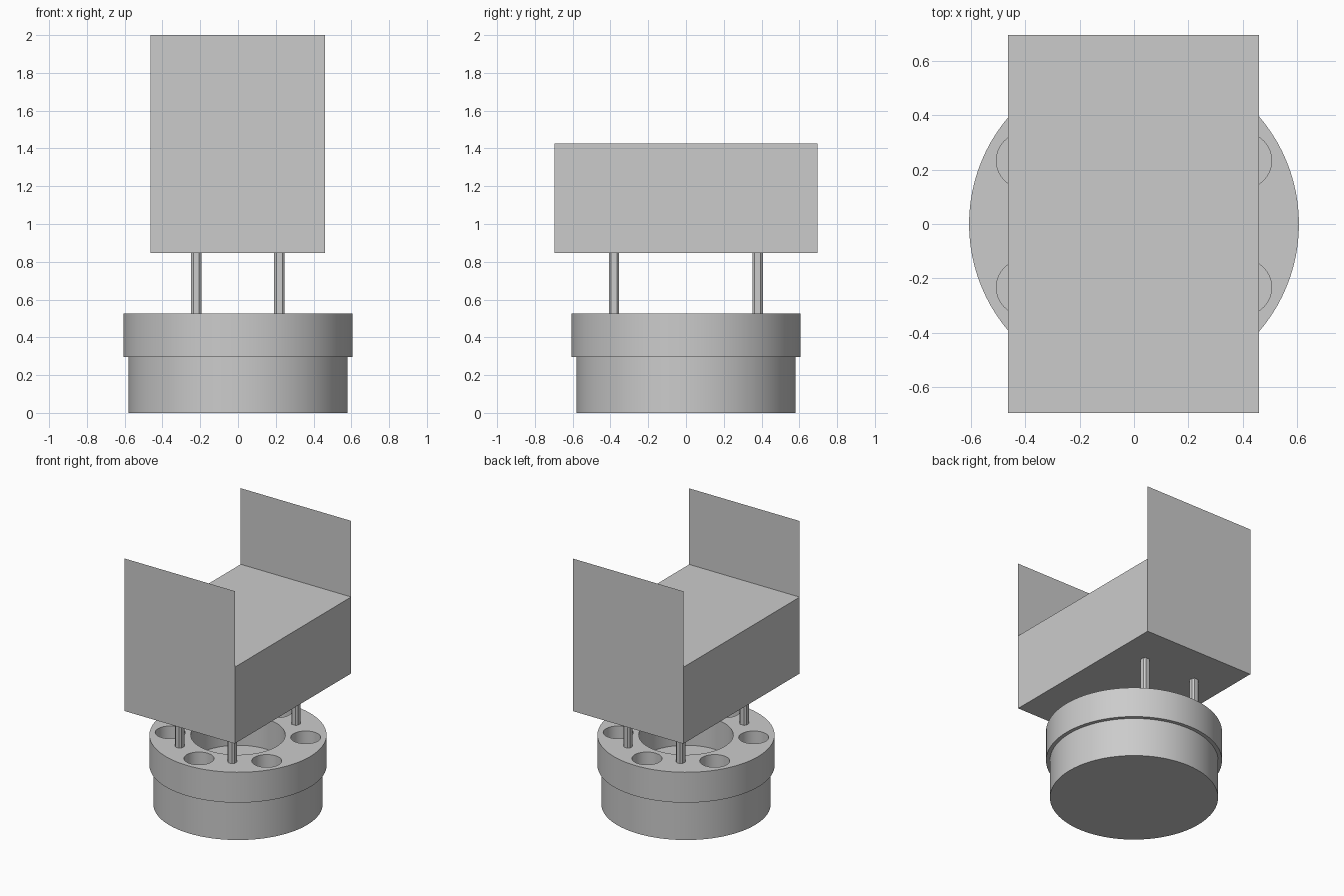
import bpy, bmesh, math

cube = bpy.data.objects.get("Cube")
if cube:
    bpy.data.objects.remove(cube)

grey = bpy.data.materials.new("plain_grey")
grey.use_nodes = True
colour = (0.6, 0.6, 0.6, 1)
grey.diffuse_color = colour
grey.node_tree.nodes["Principled BSDF"].inputs["Base Color"].default_value = colour

BASE_TOP, CAP_TOP, BOX_BOTTOM, BOX_TOP, TOP = 0.295, 0.525, 0.847, 1.425, 2.0


def add_object(name, bm):
    mesh = bpy.data.meshes.new(name)
    bm.to_mesh(mesh)
    bm.free()
    mesh.materials.append(grey)
    obj = bpy.data.objects.new(name, mesh)
    bpy.context.collection.objects.link(obj)
    return obj


def smooth(obj):
    bpy.ops.object.select_all(action='DESELECT')
    obj.select_set(True)
    bpy.context.view_layer.objects.active = obj
    bpy.ops.object.shade_smooth_by_angle(angle=math.radians(30))


def box_mesh(size, centre):
    bm = bmesh.new()
    bmesh.ops.create_cube(bm, size=1)
    bmesh.ops.scale(bm, vec=size, verts=bm.verts)
    bmesh.ops.translate(bm, vec=centre, verts=bm.verts)
    return bm


def add_circle(curve, x, y, radius, sides):
    spline = curve.splines.new('POLY')
    spline.points.add(sides - 1)
    for i, point in enumerate(spline.points):
        a = math.tau * i / sides
        point.co = (x + radius * math.cos(a), y + radius * math.sin(a), 0, 1)
    spline.use_cyclic_u = True


# Solid lower drum
bm = bmesh.new()
bmesh.ops.create_cone(bm, cap_ends=True, segments=96, radius1=0.58,
                      radius2=0.58, depth=BASE_TOP)
bmesh.ops.translate(bm, vec=(0, 0, BASE_TOP / 2), verts=bm.verts)
smooth(add_object("lower_drum", bm))

# Upper ring: a filled outline with one large and six small round openings
curve = bpy.data.curves.new("ring_outline", 'CURVE')
curve.dimensions = '2D'
curve.fill_mode = 'BOTH'
curve.extrude = (CAP_TOP - BASE_TOP) / 2
add_circle(curve, 0, 0, 0.607, 96)
add_circle(curve, 0, 0, 0.324, 64)
for k in range(6):
    a = math.radians(30 + 60 * k)
    add_circle(curve, 0.466 * math.cos(a), 0.466 * math.sin(a), 0.103, 32)
outline = bpy.data.objects.new("ring_outline", curve)
bpy.context.collection.objects.link(outline)
bpy.context.view_layer.update()
ring_mesh = outline.evaluated_get(bpy.context.evaluated_depsgraph_get()).to_mesh()
bm = bmesh.new()
bm.from_mesh(ring_mesh)
bpy.data.objects.remove(outline)
bmesh.ops.remove_doubles(bm, verts=bm.verts, dist=0.0005)
bmesh.ops.recalc_face_normals(bm, faces=bm.faces)
bmesh.ops.translate(bm, vec=(0, 0, (CAP_TOP + BASE_TOP) / 2), verts=bm.verts)
smooth(add_object("upper_ring", bm))

# Four slim posts with chamfered upright edges
for side, x in (("right", -0.221), ("left", 0.219)):
    for end, y in (("front", -0.381), ("back", 0.379)):
        bm = box_mesh((0.055, 0.055, BOX_BOTTOM - CAP_TOP),
                      (x, y, (BOX_BOTTOM + CAP_TOP) / 2))
        upright = [e for e in bm.edges
                   if abs(e.verts[0].co.z - e.verts[1].co.z) > 0.1]
        bmesh.ops.bevel(bm, geom=upright, offset=0.012, segments=1,
                        affect='EDGES')
        add_object(f"{end}_{side}_post", bm)

# Raised box, with its two end walls drawn up as thin sheets
bm = box_mesh((0.924, 1.39, BOX_TOP - BOX_BOTTOM),
              (-0.002, 0, (BOX_TOP + BOX_BOTTOM) / 2))
ends = [e for e in bm.edges
        if all(v.co.z > BOX_TOP - 0.01 for v in e.verts)
        and abs(e.verts[0].co.y - e.verts[1].co.y) < 0.01]
for edge in ends:
    outward = 1 if edge.verts[0].co.y > 0 else -1
    grown = bmesh.ops.extrude_edge_only(bm, edges=[edge])["geom"]
    bmesh.ops.translate(bm, vec=(0, 0, TOP - BOX_TOP),
                        verts=[g for g in grown if isinstance(g, bmesh.types.BMVert)])
    for face in grown:
        if isinstance(face, bmesh.types.BMFace):
            face.normal_update()
            if face.normal.y * outward < 0:
                face.normal_flip()
add_object("box_with_end_walls", bm)
